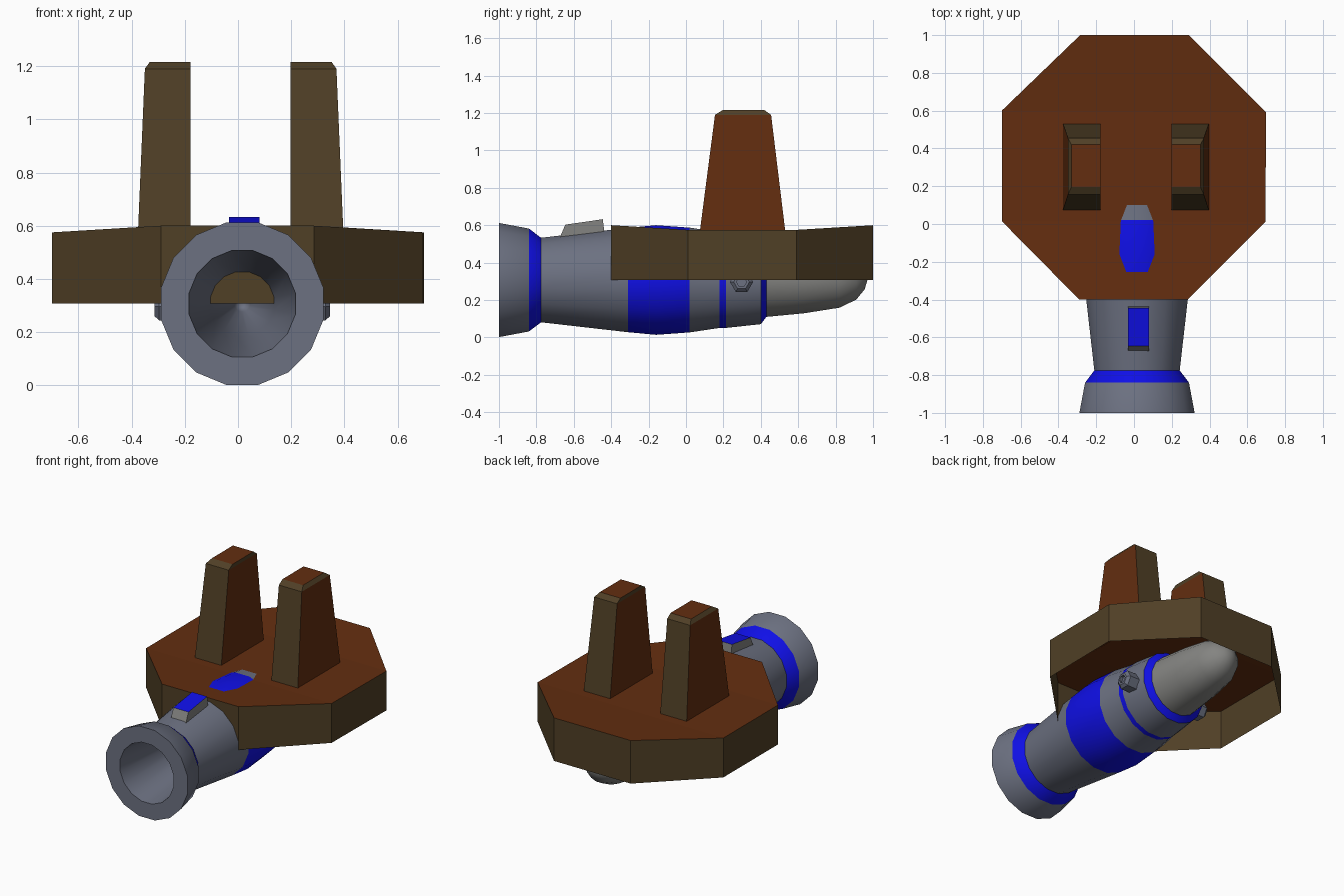
import bpy, bmesh, math
from mathutils import Vector

if "Cube" in bpy.data.objects:
    bpy.data.objects.remove(bpy.data.objects["Cube"])

CX, CZ = 0.016, 0.307   # barrel axis
MX = 0.01               # mirror plane of the paired parts


def mat(name, rgb):
    m = bpy.data.materials.new(name)
    m.diffuse_color = (*rgb, 1)
    m.use_nodes = True
    m.node_tree.nodes["Principled BSDF"].inputs["Base Color"].default_value = m.diffuse_color
    return m


STEEL = mat("blue grey steel", (0.150, 0.165, 0.220))
GREY = mat("warm grey", (0.23, 0.23, 0.22))
BLUE = mat("bright blue", (0.005, 0.005, 0.80))
RUST = mat("rust brown", (0.125, 0.027, 0.005))
OLIVE = mat("dark olive brown", (0.080, 0.050, 0.019))


def finish(bm, name, mats, smooth=None):
    me = bpy.data.meshes.new(name)
    bm.to_mesh(me)
    bm.free()
    ob = bpy.data.objects.new(name, me)
    bpy.context.collection.objects.link(ob)
    for m in mats:
        me.materials.append(m)
    if smooth:
        bpy.ops.object.select_all(action='DESELECT')
        ob.select_set(True)
        bpy.context.view_layer.objects.active = ob
        bpy.ops.object.shade_smooth_by_angle(angle=math.radians(smooth))
    return ob


def loft(bm, rings, closed=True, mats=None):
    """Skin rings of points; mats gives the material of each band."""
    vs = [[bm.verts.new(p) for p in r] for r in rings]
    n = len(rings[0])
    for k, (a, b) in enumerate(zip(vs, vs[1:])):
        for i in range(n):
            j = (i + 1) % n
            f = bm.faces.new((a[i], a[j], b[j], b[i]))
            if mats:
                f.material_index = mats[k]
    if closed:
        bm.faces.new(vs[0])
        bm.faces.new(vs[-1])
    return vs


def clean(bm):
    bmesh.ops.remove_doubles(bm, verts=bm.verts, dist=0.0005)
    bmesh.ops.recalc_face_normals(bm, faces=bm.faces)


# Barrel: lathe profile (y, radius, material of the band that follows)
profile = [
    (0.30, 0.0001, 0), (0.25, 0.03, 0), (-0.40, 0.12, 0), (-1.0, 0.20, 0),
    (-1.0, 0.305, 0), (-0.84, 0.275, 2), (-0.775, 0.226, 0),
    (-0.31, 0.279, 2), (-0.16, 0.293, 2), (0.02, 0.28, 0),
    (0.18, 0.256, 2), (0.215, 0.256, 0), (0.40, 0.236, 2),
    (0.43, 0.197, 1), (0.63, 0.178, 1), (0.82, 0.148, 1),
    (0.91, 0.105, 1), (0.955, 0.05, 1), (0.97, 0.0001, 1)]
N = 16
rings = []
for y, r, _ in profile:
    R = r / math.cos(math.pi / N) if r > 0.01 else r
    rings.append([(CX + R * math.cos((i + 0.5) * math.tau / N), y,
                   CZ + R * math.sin((i + 0.5) * math.tau / N)) for i in range(N)])
bm = bmesh.new()
loft(bm, rings, closed=False, mats=[p[2] for p in profile])
clean(bm)
finish(bm, "barrel", [STEEL, GREY, BLUE], 30)

# Platform: open-bottomed octagonal shell, sides slightly lower than the ends
outline = [(-0.29, -0.4, 0.6), (0.285, -0.4, 0.6), (0.695, 0.01, 0.575), (0.70, 0.59, 0.575),
           (0.29, 1.0, 0.6), (-0.285, 1.0, 0.6), (-0.70, 0.60, 0.575), (-0.70, 0.015, 0.575)]
bm = bmesh.new()
low, top = loft(bm, [[(x, y, 0.308) for x, y, z in outline], outline],
                closed=False, mats=[1])
for q in ((0, 1, 2, 7), (7, 2, 3, 6), (6, 3, 4, 5)):
    bm.faces.new([top[i] for i in q])
finish(bm, "platform", [RUST, OLIVE])

# Posts: tapered uprights with a bevelled cap
for side, name in ((-1, "left_post"), (1, "right_post")):
    levels = [(0.386, 0.075, 0.53, 0.574), (0.360, 0.155, 0.455, 1.19),
              (0.342, 0.195, 0.42, 1.215)]
    rings = [[(MX + side * x, y, z) for x, y in
              ((0.188, y0), (xo, y0), (xo, y1), (0.188, y1))]
             for xo, y0, y1, z in levels]
    bm = bmesh.new()
    loft(bm, rings)
    clean(bm)
    for f in bm.faces:
        slanted_cap = f.calc_center_median().z > 1.195 and f.normal.z < 0.95
        if abs(f.normal.y) > 0.5 or slanted_cap:
            f.material_index = 1
    finish(bm, name, [RUST, OLIVE])

# Sight: wedge on top of the barrel with a blue upper face
section = [(-0.685, 0.51), (-0.645, 0.603), (-0.445, 0.632), (-0.43, 0.51)]
bm = bmesh.new()
loft(bm, [[(x, y, z) for y, z in section] for x in (-0.033, 0.08)])
clean(bm)
for f in bm.faces:
    if f.normal.z > 0.8:
        f.material_index = 1
finish(bm, "sight", [GREY, BLUE])

# Side studs: hexagonal bosses with a recessed socket
for side, name in ((-1, "left_stud"), (1, "right_stud")):
    steps = [(0.20, 0.062), (0.312, 0.062), (0.330, 0.042), (0.330, 0.027), (0.31, 0.027)]
    rings = [[(CX + side * x, 0.297 + r * math.cos(i * math.tau / 6),
               0.297 + r * math.sin(i * math.tau / 6)) for i in range(6)] for x, r in steps]
    bm = bmesh.new()
    loft(bm, rings)
    clean(bm)
    finish(bm, name, [STEEL])
